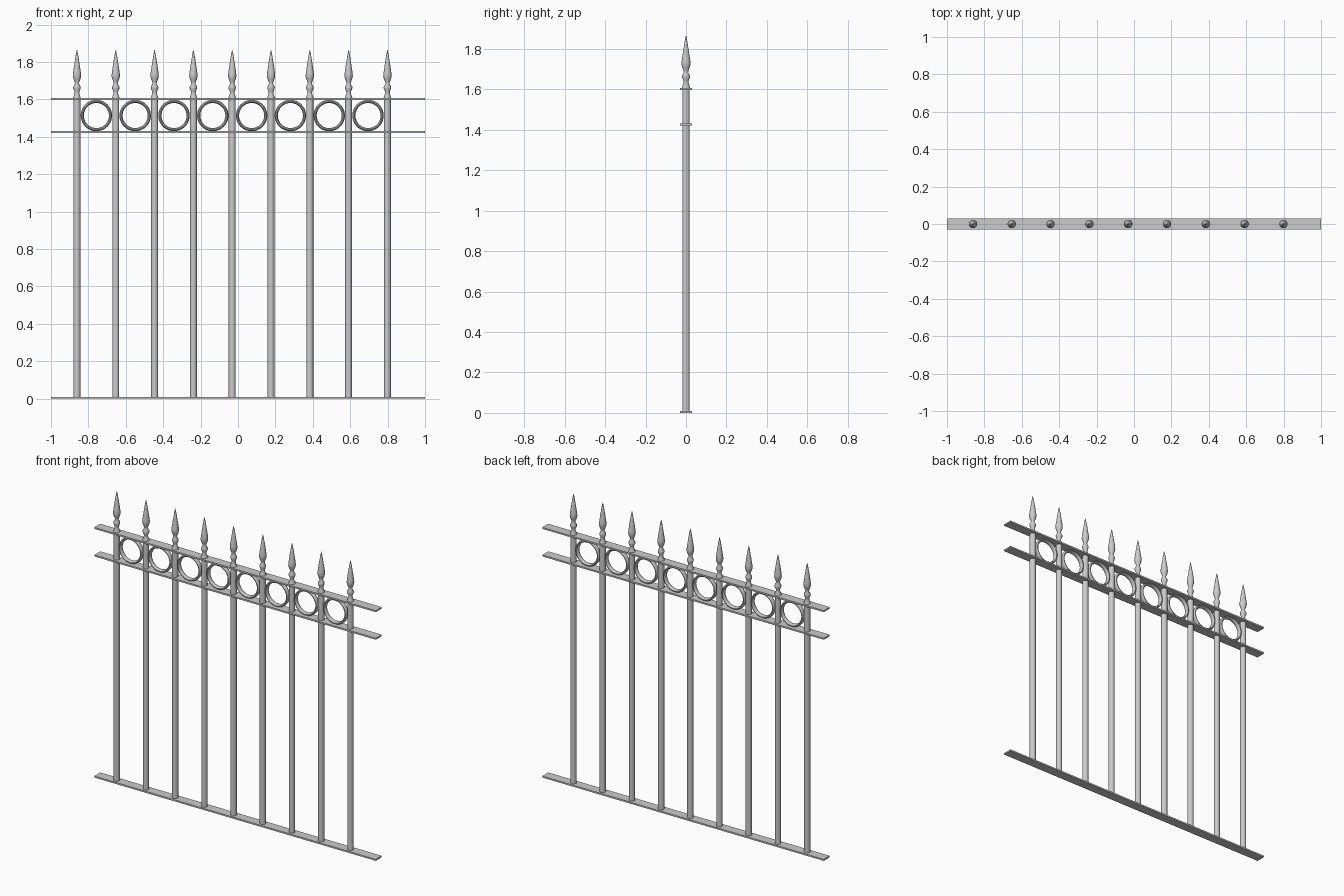
import bpy, bmesh, math

if "Cube" in bpy.data.objects:
    bpy.data.objects.remove(bpy.data.objects["Cube"])

BARS, START, STEP = 9, -0.861, 0.2075


def finish(name, bm, angle=35):
    bmesh.ops.recalc_face_normals(bm, faces=bm.faces)
    me = bpy.data.meshes.new(name)
    bm.to_mesh(me)
    bm.free()
    ob = bpy.data.objects.new(name, me)
    bpy.context.collection.objects.link(ob)
    bpy.ops.object.select_all(action='DESELECT')
    ob.select_set(True)
    bpy.context.view_layer.objects.active = ob
    bpy.ops.object.shade_smooth_by_angle(angle=math.radians(angle))
    return ob


def lathe(name, profile, x, sides=16):
    # revolve (radius, z) points around a vertical axis at x
    bm = bmesh.new()
    rings = [[bm.verts.new((x + r * math.cos(2 * math.pi * i / sides),
                            r * math.sin(2 * math.pi * i / sides), z))
              for i in range(sides)] for r, z in profile]
    for a, b in zip(rings, rings[1:]):
        for i in range(sides):
            j = (i + 1) % sides
            bm.faces.new((a[i], a[j], b[j], b[i]))
    bm.faces.new(rings[0])
    bm.faces.new(rings[-1])
    return finish(name, bm)


def ring(name, x, z, radius, thick, depth, major=40, minor=10):
    # torus facing y with an elliptical section
    bm = bmesh.new()
    loops = []
    for i in range(major):
        a = 2 * math.pi * i / major
        loop = []
        for k in range(minor):
            t = 2 * math.pi * k / minor
            r = radius + thick * math.cos(t)
            loop.append(bm.verts.new((x + r * math.cos(a), depth * math.sin(t),
                                      z + r * math.sin(a))))
        loops.append(loop)
    for i in range(major):
        a, b = loops[i], loops[(i + 1) % major]
        for k in range(minor):
            m = (k + 1) % minor
            bm.faces.new((a[k], b[k], b[m], a[m]))
    return finish(name, bm, 50)


def rail(name, z):
    bm = bmesh.new()
    bmesh.ops.create_cube(bm, size=1)
    for v in bm.verts:
        v.co = (v.co.x * 2, v.co.y * 0.06, z + v.co.z * 0.01)
    return finish(name, bm)


# horizontal flat rails
for name, z in (("bottom_rail", 0.005), ("middle_rail", 1.425), ("top_rail", 1.602)):
    rail(name, z)

# spear finial outline
SPEAR = [(0.021, 1.605), (0.019, 1.613), (0.012, 1.632), (0.013, 1.642),
         (0.020, 1.660), (0.020, 1.667), (0.011, 1.684), (0.012, 1.692),
         (0.019, 1.710), (0.0225, 1.724), (0.021, 1.742), (0.014, 1.790),
         (0.006, 1.840), (0.001, 1.864)]

# upright bars, finials, and rings between them
for n in range(BARS):
    x = START + n * STEP
    lathe(f"bar_{n + 1}", [(0.0185, 0.005), (0.0185, 1.6)], x)
    lathe(f"finial_{n + 1}", SPEAR, x)
    if n < BARS - 1:
        ring(f"ring_{n + 1}", x + STEP / 2, 1.514, 0.0755, 0.0085, 0.016)
